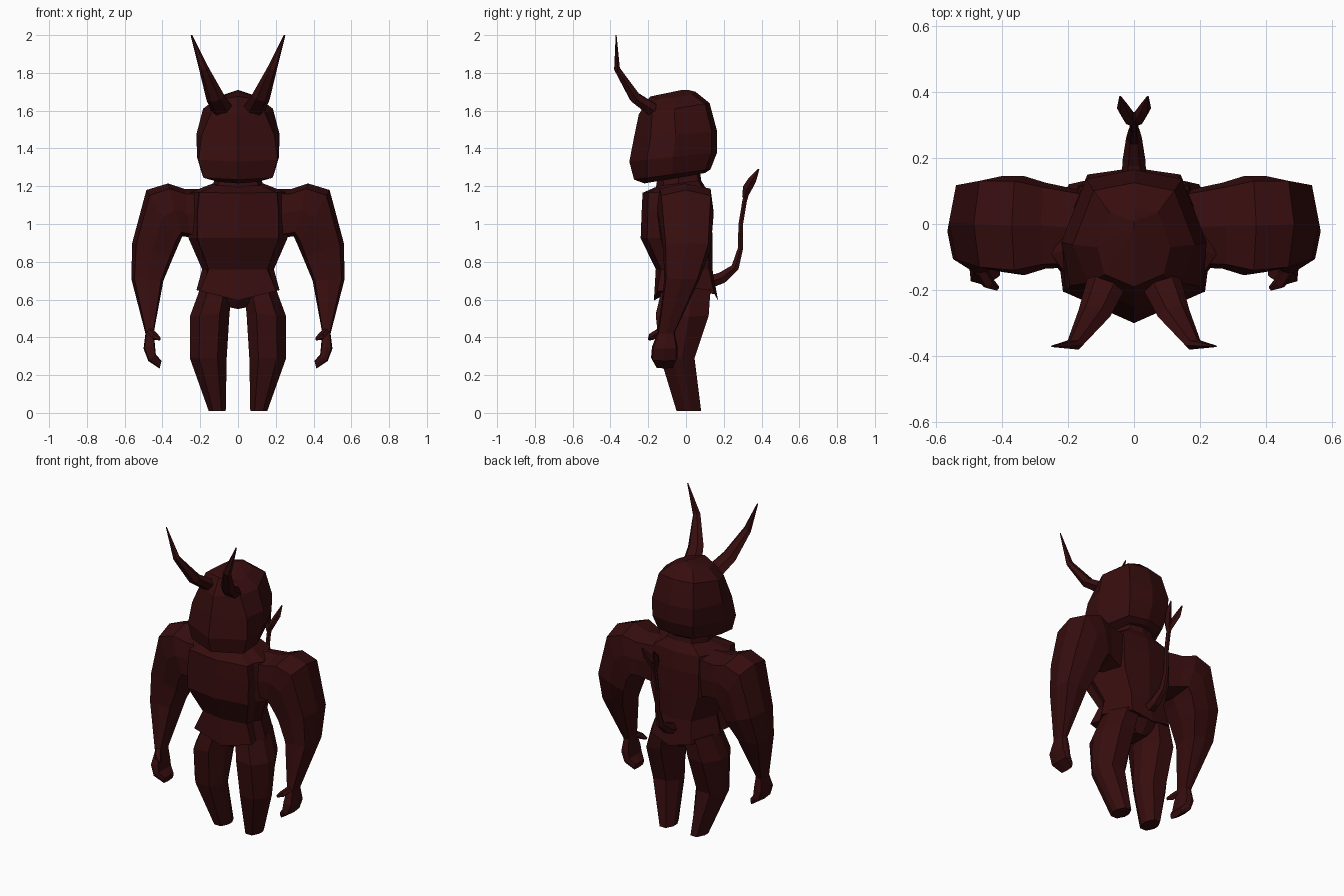
import bpy, bmesh, math
from mathutils import Vector

if "Cube" in bpy.data.objects:
    bpy.data.objects.remove(bpy.data.objects["Cube"])

skin = bpy.data.materials.new("dark red skin")
skin.diffuse_color = (0.038, 0.004, 0.0045, 1)
skin.use_nodes = True
skin.node_tree.nodes["Principled BSDF"].inputs["Base Color"].default_value = skin.diffuse_color


def loft(name, rings, mirror=False):
    """Skin a list of equal-length point rings, close both ends, shade flat."""
    bm = bmesh.new()
    loops = [[bm.verts.new(p) for p in ring] for ring in rings]
    n = len(loops[0])
    for a, b in zip(loops, loops[1:]):
        for i in range(n):
            j = (i + 1) % n
            bm.faces.new((a[i], a[j], b[j], b[i]))
    bm.faces.new(loops[0][::-1])
    bm.faces.new(loops[-1])
    bmesh.ops.remove_doubles(bm, verts=bm.verts, dist=0.0005)
    bmesh.ops.recalc_face_normals(bm, faces=bm.faces)
    mesh = bpy.data.meshes.new(name)
    bm.to_mesh(mesh)
    bm.free()
    mesh.materials.append(skin)
    obj = bpy.data.objects.new(name, mesh)
    bpy.context.collection.objects.link(obj)
    if mirror:
        obj.modifiers.new("mirror", 'MIRROR')
    return obj


def fuse(base, *parts):
    """Union parts into base so no hidden inner faces remain."""
    bpy.context.view_layer.objects.active = base
    for part in parts:
        mod = base.modifiers.new("fuse", 'BOOLEAN')
        mod.operation, mod.solver, mod.object = 'UNION', 'EXACT', part
        bpy.ops.object.modifier_apply(modifier=mod.name)
        bpy.data.objects.remove(part)


def body_rings(shape, rows):
    """Symmetric rings; row = z front, z back, y front, y back, half width, side lift,
    then optionally another place for the front corner."""
    out = []
    for zf, zb, yf, yb, w, lift, *corner in rows:
        half = [shape[0]] + (corner or [shape[1]]) + shape[2:]
        ring = []
        for x, y in half + [(-x, y) for x, y in half[-2:0:-1]]:
            t = (y + 1) / 2
            ring.append((x * w, yf + (yb - yf) * t, zf + (zb - zf) * t + lift * abs(x)))
        out.append(ring)
    return out


LEG = [(-1, -.3), (-.5, -1), (.5, -1), (1, -.3), (1, .25), (.45, 1), (-.5, 1), (-1, .3)]
ARM = [(-1, 0), (-.85, -.9), (0, -1), (.8, -.9), (1, 0), (.8, .9), (0, 1), (-.85, .9)]


def limb_rings(shape, rows):
    """Limb sections; row = outer x, outer z, inner x, inner z, y front, y back."""
    out = []
    for ox, oz, ix, iz, yf, yb in rows:
        out.append([((ox + ix) / 2 + u * (ox - ix) / 2, (yf + yb) / 2 + v * (yb - yf) / 2,
                     (oz + iz) / 2 + u * (oz - iz) / 2) for u, v in shape])
    return out


def tube_rings(path, sides=6, flat=1.0):
    """Rings square to a path; each point = x, y, z, radius; flat scales depth."""
    pts = [Vector(p[:3]) for p in path]
    out = []
    for i, p in enumerate(pts):
        d = (pts[min(i + 1, len(pts) - 1)] - pts[max(i - 1, 0)]).normalized()
        side = (Vector((1, 0, 0)) - d * d.x).normalized()
        up = d.cross(side) * flat
        r = path[i][3]
        out.append([p + (side * math.cos(a) + up * math.sin(a)) * r
                    for a in (k * math.tau / sides for k in range(sides))])
    return out


# head: rounded skull with a wide jaw and a peaked crown
face = [(0, -1), (.82, -.68), (1, 0), (.66, .87), (0, 1)]
loft("head", body_rings(face, [
    (1.215, 1.27, -.22, .10, .13, 0), (1.235, 1.29, -.275, .13, .19, 0, (.96, -.66)),
    (1.33, 1.38, -.30, .165, .217, 0, (.96, -.6)),
    (1.46, 1.49, -.275, .165, .22, 0, (.88, -.6)),
    (1.58, 1.64, -.25, .125, .185, 0, (.76, -.62)), (1.675, 1.70, -.19, .05, .11, -.02),
    (1.71, 1.71, -.02, .01, .0, 0)]))

# torso: broad chest blending into the arms, narrow waist, flared hem
chest = [(0, -1), (.82, -.82), (.85, -.5), (1, -.2), (.64, .88), (0, 1)]
neck = loft("neck", body_rings(face, [
    (1.13, 1.16, -.17, .09, .14, 0), (1.25, 1.31, -.15, .07, .12, 0)]))
torso = loft("torso", body_rings(chest, [
    (.595, .595, -.17, .17, .22, .055, (.92, -.9)), (.76, .76, -.16, .14, .19, 0),
    (.925, .925, -.24, .14, .262, 0), (1.06, 1.07, -.235, .135, .262, 0),
    (1.165, 1.175, -.23, .115, .25, 0), (1.20, 1.23, -.15, .08, .14, 0)]))

# arms: shoulder, elbow, wrist and curled hand in one run
arms = loft("arm", limb_rings(ARM, [
    (.15, 1.185, .15, .90, -.13, .10), (.28, 1.185, .255, .93, -.135, .125),
    (.37, 1.215, .295, .935, -.155, .145), (.485, 1.18, .315, .89, -.145, .145),
    (.56, .90, .345, .82, -.12, .13), (.565, .71, .395, .70, -.115, .07),
    (.49, .42, .445, .43, -.15, -.06), (.50, .34, .44, .36, -.18, -.045),
    (.475, .275, .435, .31, -.185, -.045), (.415, .235, .405, .275, -.16, -.065)]), True)
fuse(torso, arms, neck)
loft("thumb", tube_rings([
    (.465, -.14, .43, .02), (.44, -.18, .405, .02), (.413, -.195, .39, .008)], 5), True)

# legs: octagonal, tapering to the feet, joined by the pelvis
pelvis = loft("pelvis_and_legs", body_rings(face, [
    (.55, .55, -.08, .07, .05, .01), (.64, .64, -.145, .13, .18, 0)]))
legs = loft("leg", limb_rings(LEG, [
    (.20, .66, .03, .64, -.13, .13), (.255, .51, .045, .53, -.16, .12),
    (.255, .29, .06, .29, -.135, .045), (.155, .01, .065, .01, -.05, .08)]), True)
fuse(pelvis, legs)

# horns: broad and flattened, sweeping forward, then upward to a point
loft("horn", tube_rings([
    (.08, -.17, 1.60, .062), (.12, -.27, 1.67, .05), (.18, -.365, 1.82, .026),
    (.247, -.37, 2.0, .004)], 6, .65), True)

# tail with a forked spade tip
loft("tail", tube_rings([
    (0, .10, .685, .038), (0, .19, .715, .035), (0, .26, .77, .024), (0, .288, .87, .016),
    (0, .29, 1.0, .014), (0, .31, 1.12, .014), (0, .325, 1.18, .016)]))
loft("tail_prong", tube_rings([
    (.004, .31, 1.14, .010), (.018, .325, 1.19, .019), (.035, .352, 1.235, .017),
    (.042, .385, 1.29, .003)], 5, 1.35), True)
